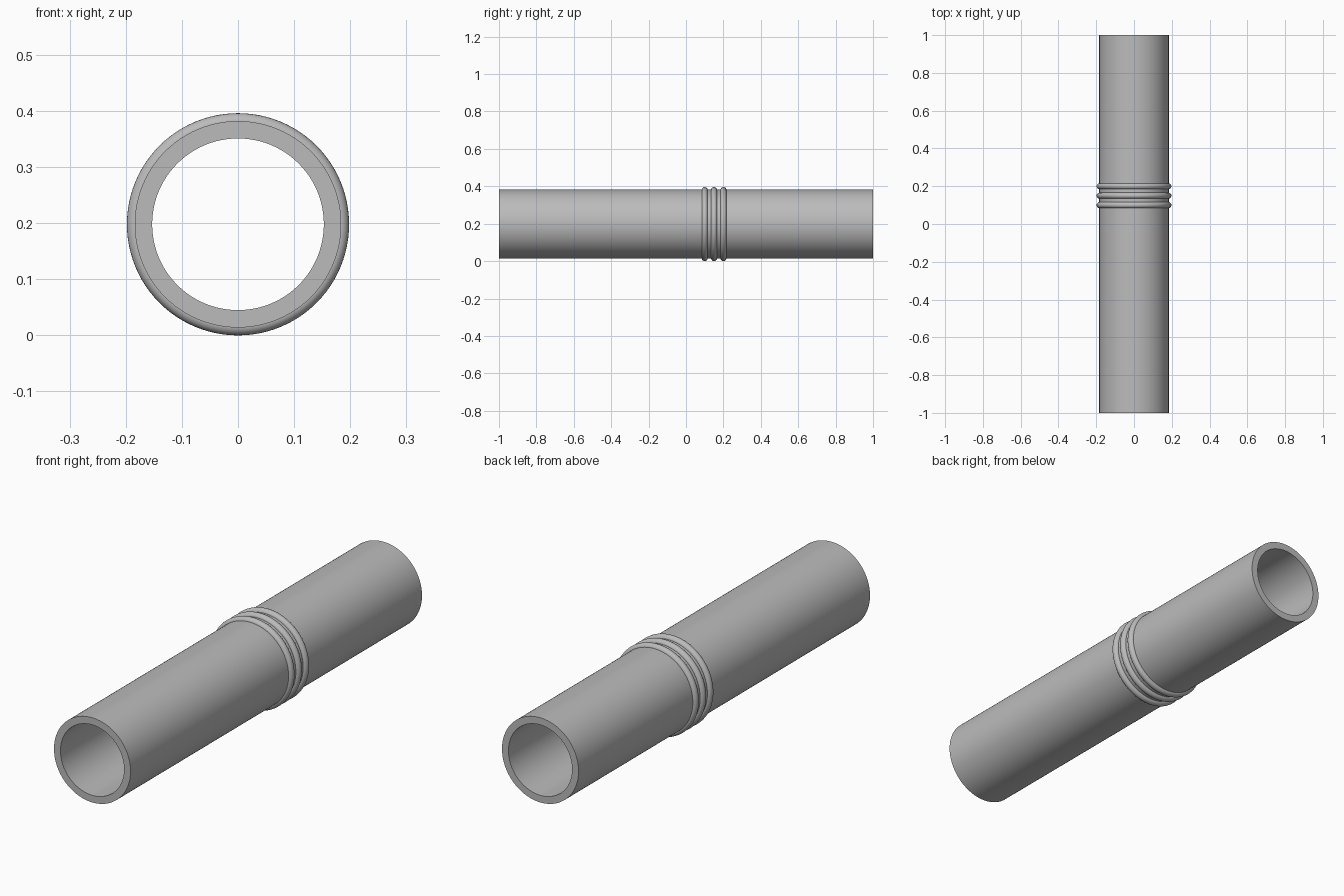
import bpy
import bmesh
from math import pi, cos, sin
from mathutils import Matrix, Vector

if "Cube" in bpy.data.objects:
    bpy.data.objects.remove(bpy.data.objects["Cube"], do_unlink=True)

AXIS_Z = 0.198
OUTER, INNER, HALF_LENGTH = 0.184, 0.153, 1.0
BEAD = 0.016
SEGMENTS = 96

grey = bpy.data.materials.new("plain grey")
grey.use_nodes = True
colour = (0.5, 0.5, 0.5, 1)
grey.diffuse_color = colour
grey.node_tree.nodes["Principled BSDF"].inputs["Base Color"].default_value = colour


def lathe(name, profile, y=0):
    """Spin a closed (radius, y) profile about the lengthwise axis."""
    bm = bmesh.new()
    verts = [bm.verts.new((r, along, 0)) for r, along in profile]
    edges = [bm.edges.new((v, verts[i - 1])) for i, v in enumerate(verts)]
    bmesh.ops.spin(bm, geom=verts + edges, cent=Vector(), axis=(0, 1, 0),
                   angle=2 * pi, steps=SEGMENTS, use_merge=True)
    bmesh.ops.remove_doubles(bm, verts=bm.verts, dist=1e-5)
    bmesh.ops.recalc_face_normals(bm, faces=bm.faces)
    bmesh.ops.transform(bm, matrix=Matrix.Translation((0, y, AXIS_Z)), verts=bm.verts)
    mesh = bpy.data.meshes.new(name)
    bm.to_mesh(mesh)
    bm.free()
    mesh.materials.append(grey)
    obj = bpy.data.objects.new(name, mesh)
    bpy.context.collection.objects.link(obj)
    bpy.ops.object.select_all(action="DESELECT")
    obj.select_set(True)
    bpy.context.view_layer.objects.active = obj
    bpy.ops.object.shade_smooth_by_angle()
    return obj


# Hollow tube, open at both ends
lathe("tube", [(INNER, -HALF_LENGTH), (OUTER, -HALF_LENGTH),
               (OUTER, HALF_LENGTH), (INNER, HALF_LENGTH)])

# Three rounded grip rings
section = [(AXIS_Z - BEAD + BEAD * cos(a * pi / 10), BEAD * sin(a * pi / 10))
           for a in range(20)]
for i in range(3):
    lathe(f"grip_ring_{i + 1}", section, 0.1 + 0.05 * i)
